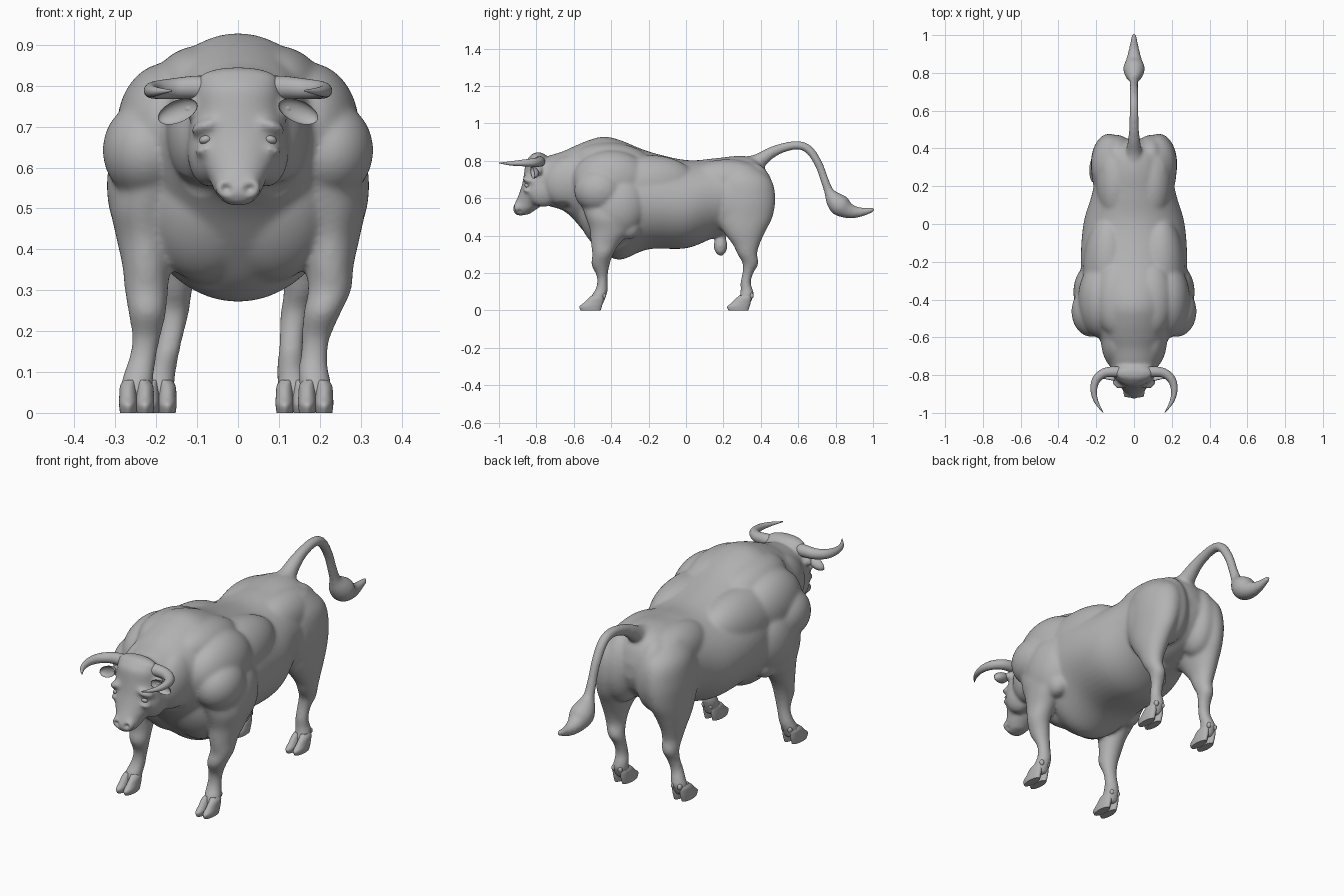
import bpy, bmesh, math
from mathutils import Vector, Matrix, Euler

default_cube = bpy.data.objects.get("Cube")
if default_cube:
    bpy.data.objects.remove(default_cube, do_unlink=True)

grey = bpy.data.materials.new("plain grey")
grey.use_nodes = True
grey.diffuse_color = (0.45, 0.45, 0.45, 1)
grey.node_tree.nodes["Principled BSDF"].inputs["Base Color"].default_value = grey.diffuse_color

SIDES = (1, -1)
STEP_IN = .058  # the left feet stand this much closer to the middle


def spline(keys, steps=6):
    """Catmull-Rom interpolation through tuples of any length."""
    padded = [keys[0], *keys, keys[-1]]
    result = []
    for a, b, c, d in zip(padded, padded[1:], padded[2:], padded[3:]):
        for i in range(steps):
            t = i / steps
            result.append(tuple(
                q + t / 2 * (r - p + t * (2 * p - 5 * q + 4 * r - s + t * (3 * (q - r) + s - p)))
                for p, q, r, s in zip(a, b, c, d)))
    return result + [keys[-1]]


def skin(bm, rings, side=1, count=48):
    """Skin elliptical rings given as (centre, first half axis, second half axis)."""
    loops = []
    for centre, u, v in rings:
        loop = []
        for i in range(count):
            angle = math.tau * i / count
            point = Vector(centre) + Vector(u) * math.cos(angle) + Vector(v) * math.sin(angle)
            point.x *= side
            loop.append(bm.verts.new(point))
        loops.append(loop)
    for low, high in zip(loops, loops[1:]):
        for i in range(count):
            j = (i + 1) % count
            bm.faces.new((low[i], low[j], high[j], high[i]))
    bm.faces.new(loops[0][::-1])
    bm.faces.new(loops[-1])


def upright(bm, keys, side=1):
    """Limb from keys (z, x, y, x radius, y radius)."""
    skin(bm, [((x, y, z), (rx, 0, 0), (0, ry, 0)) for z, x, y, rx, ry in spline(keys)], side)


def stance(keys, side):
    """Bend the lower part of a left leg inward."""
    lean = STEP_IN if side > 0 else 0
    return [(z, x - lean * min(1, max(0, (.3 - z) / .2)), *rest) for z, x, *rest in keys]


def tube(bm, keys, across, side=1):
    """Round tapering tube from keys (x, y, z, radius)."""
    path = spline(keys)
    rings = []
    for i, key in enumerate(path):
        ahead, behind = path[min(i + 1, len(path) - 1)], path[max(i - 1, 0)]
        tangent = (Vector(ahead[:3]) - Vector(behind[:3])).normalized()
        u = (across - tangent * across.dot(tangent)).normalized()
        rings.append((key[:3], u * key[3], tangent.cross(u) * key[3]))
    skin(bm, rings, side, 24)


def mass(bm, centre, size, turn=(0, 0, 0), side=1):
    """Ellipsoid muscle or swelling."""
    matrix = (Matrix.Diagonal((side, 1, 1, 1)) @ Matrix.Translation(centre)
              @ Euler(turn).to_matrix().to_4x4() @ Matrix.Diagonal((*size, 1)))
    return bmesh.ops.create_icosphere(bm, subdivisions=4, radius=1, matrix=matrix)["verts"]


def finish(name, bm, sharp=None):
    bmesh.ops.recalc_face_normals(bm, faces=bm.faces)
    mesh = bpy.data.meshes.new(name)
    bm.to_mesh(mesh)
    bm.free()
    mesh.materials.append(grey)
    mesh.shade_smooth()
    if sharp:
        mesh.set_sharp_from_angle(angle=math.radians(sharp))
    obj = bpy.data.objects.new(name, mesh)
    bpy.context.scene.collection.objects.link(obj)
    return obj


body = bmesh.new()

# Neck, barrel and rump: (y, underside, topline, half width)
trunk = [(-.80, .59, .80, .09), (-.74, .56, .825, .135), (-.66, .535, .85, .158),
         (-.6, .485, .877, .187), (-.52, .39, .91, .218), (-.44, .31, .929, .243),
         (-.35, .271, .91, .265), (-.2, .327, .85, .282), (0, .332, .804, .268),
         (.15, .388, .813, .225), (.28, .43, .826, .195), (.37, .48, .812, .16),
         (.425, .54, .755, .1), (.45, .6, .68, .04)]
skin(body, [((0, y, (low + top) / 2), (w, 0, 0), (0, 0, (top - low) / 2))
            for y, low, top, w in spline(trunk)])

# Head: (z, front, back, half width)
skull = [(.835, -.82, -.76, .06), (.80, -.855, -.72, .1), (.74, -.865, -.70, .106),
         (.68, -.875, -.68, .12), (.62, -.894, -.70, .1), (.575, -.914, -.75, .072),
         (.54, -.926, -.80, .057), (.512, -.91, -.84, .034)]
skin(body, [((0, (front + back) / 2, z), (w, 0, 0), (0, (back - front) / 2, 0))
            for z, front, back, w in spline(skull)])
mass(body, (0, -.79, .815), (.1, .045, .031))
mass(body, (0, -.885, .525), (.042, .035, .019))

# Legs: (z, x, y, x radius, y radius)
foreleg = [(.03, .248, -.48, .037, .036), (.08, .246, -.465, .039, .04),
           (.11, .239, -.452, .036, .034), (.15, .23, -.447, .033, .028),
           (.19, .224, -.449, .036, .031), (.245, .222, -.457, .046, .049),
           (.3, .224, -.445, .053, .056), (.36, .224, -.43, .059, .079),
           (.43, .225, -.4, .073, .114), (.5, .222, -.4, .088, .137), (.58, .2, -.42, .09, .145)]
hindleg = [(.03, .193, .305, .036, .035), (.08, .191, .325, .037, .038),
           (.11, .184, .325, .034, .033), (.15, .173, .319, .031, .028),
           (.2, .162, .331, .032, .03), (.25, .157, .345, .038, .043),
           (.3, .155, .328, .043, .053), (.35, .157, .322, .051, .071),
           (.42, .152, .312, .068, .112), (.5, .142, .311, .083, .152),
           (.6, .13, .315, .098, .163), (.7, .118, .305, .096, .15), (.78, .085, .27, .075, .1)]

# Muscles on each side: (centre, size, turn)
muscles = [((.224, -.463, .642), (.107, .135, .12), (0, 0, 0)),        # shoulder point
           ((.172, -.4, .7), (.124, .205, .157), (0, 0, 0)),           # shoulder blade
           ((.135, -.25, .67), (.135, .3, .16), (.1, 0, 0)),           # back of shoulder
           ((.09, -.39, .79), (.12, .21, .107), (-.1, 0, 0)),          # withers
           ((.216, -.36, .555), (.105, .15, .17), (-.3, 0, 0)),        # upper arm
           ((.226, -.31, .45), (.052, .065, .07), (.4, 0, 0)),         # elbow
           ((.08, -.47, .49), (.14, .1, .18), (.4, 0, 0)),             # breast
           ((.09, -.61, .69), (.085, .16, .14), (.3, 0, 0)),           # neck
           ((.095, .22, .69), (.105, .22, .118), (0, 0, 0)),           # hip
           ((.088, .355, .61), (.088, .117, .18), (0, 0, 0)),          # buttock
           ((.132, .265, .58), (.092, .135, .19), (.1, 0, 0)),         # front of thigh
           ((.07, -.765, .64), (.054, .085, .088), (.4, 0, 0)),        # cheek
           ((.076, -.837, .7), (.042, .037, .019), (0, .35, .5)),      # brow
           ((.08, -.845, .642), (.028, .026, .013), (0, .3, .5)),      # lower eyelid
           ((.032, -.9, .55), (.026, .027, .028), (0, 0, 0)),          # nostril wing
           ((.11, -.79, .747), (.035, .024, .024), (0, .3, 0))]        # ear root
for side in SIDES:
    upright(body, stance(foreleg, side), side)
    upright(body, stance(hindleg, side), side)
    for centre, size, turn in muscles:
        mass(body, centre, size, turn, side)

# Underside pouch
mass(body, (0, .185, .345), (.038, .037, .055))
mass(body, (0, .19, .41), (.028, .028, .06))

# Tail with tuft: (x, y, z, radius)
tube(body, [(0, .3, .765, .055), (0, .38, .793, .043), (0, .45, .84, .032),
            (0, .52, .87, .026), (0, .6, .883, .024), (0, .66, .857, .024),
            (0, .71, .78, .023), (0, .74, .70, .023), (0, .765, .635, .027),
            (0, .79, .595, .047), (0, .825, .56, .058), (0, .87, .533, .042),
            (0, .93, .525, .027), (0, 1.01, .54, .012)], Vector((1, 0, 0)))

# Fuse the body into one smooth skin
bull = finish("body", body)
remesh = bull.modifiers.new("fuse", "REMESH")
remesh.mode = "VOXEL"
remesh.voxel_size = .0075
relax = bull.modifiers.new("relax", "SMOOTH")
relax.factor = .5
relax.iterations = 20
graph = bpy.context.evaluated_depsgraph_get()
fused = bpy.data.meshes.new_from_object(bull.evaluated_get(graph))
bull.modifiers.clear()
bull.data = fused
if not fused.materials:
    fused.materials.append(grey)

# Press in nostrils, mouth corners and jaw line: (centre, reach, depth)
dents = [((.03, -.925, .548), .02, .018), ((.045, -.89, .53), .016, .006),
         ((.105, -.65, .56), .05, .01)]
pushed = []
for vert in fused.vertices:
    for centre, reach, depth in dents:
        gap = (Vector((abs(vert.co.x), vert.co.y, vert.co.z)) - Vector(centre)).length
        if gap < reach:
            pushed.append((vert.index, vert.co - vert.normal * depth * (1 - gap / reach)))
for index, place in pushed:
    fused.vertices[index].co = place
fused.shade_smooth()

# Horns, ears and eyes
for side, word in zip(SIDES, ("left", "right")):
    horn = bmesh.new()
    tube(horn, [(.07, -.785, .795, .03), (.11, -.782, .796, .028), (.16, -.79, .793, .025),
                (.2, -.825, .79, .022), (.213, -.88, .788, .017),
                (.2, -.94, .786, .011), (.163, -.998, .788, .002)], Vector((0, 0, 1)), side)
    finish(word + "_horn", horn)

    ear = bmesh.new()
    place = Matrix.Translation((.148 * side, -.822, .737)) @ Euler((0, .4 * side, .2 * side)).to_matrix().to_4x4()
    for vert in mass(ear, (0, 0, 0), (.052, .036, .027)):
        if vert.co.y < 0:
            vert.co.y *= -.6
        vert.co = place @ vert.co
    finish(word + "_ear", ear)

    eye = bmesh.new()
    mass(eye, (.079, -.848, .668), (.016, .015, .011), (0, .3, .5), side)
    finish(word + "_eye", eye)

    # Cloven hooves with dewclaws
    for end, x, y in (("front", .248, -.5), ("hind", .193, .29)):
        hoof = bmesh.new()
        for toe in SIDES:
            middle = x + toe * .0205
            wedge = [(0, middle, y - .01, .02, .053), (.02, middle, y - .01, .0225, .06),
                     (.04, middle, y + .004, .022, .051), (.065, middle, y + .018, .02, .04),
                     (.08, x + toe * .016, y + .026, .016, .03)]
            upright(hoof, stance(wedge, side), side)
            claw = (stance([(.08, x + toe * .018)], side)[0][1], y + .06, .078)
            mass(hoof, claw, (.011, .012, .015), side=side)
        finish(word + "_" + end + "_hoof", hoof, 40)
